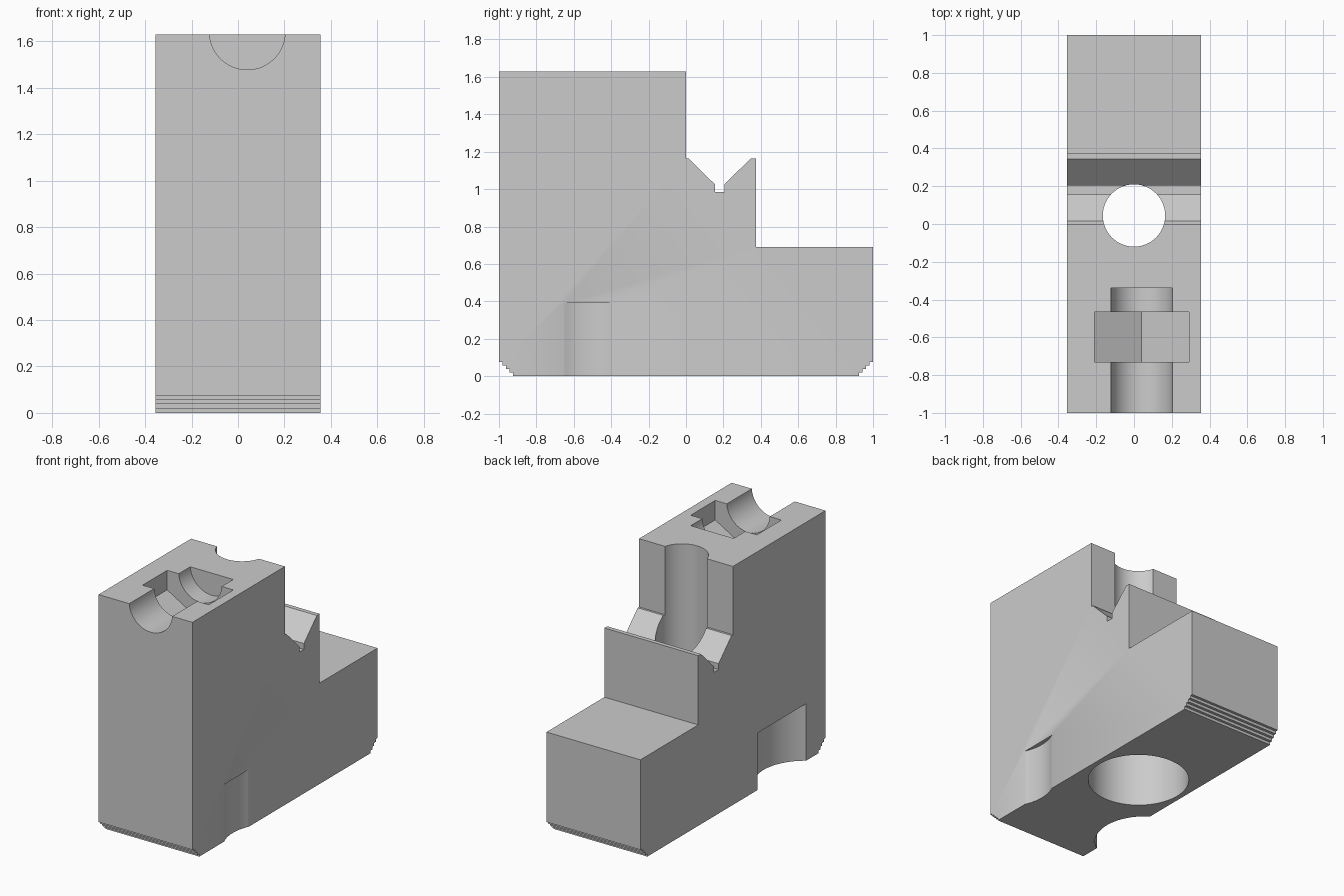
import bpy
import bmesh
from math import pi, radians
from mathutils import Matrix

cube = bpy.data.objects.get("Cube")
if cube:
    bpy.data.objects.remove(cube, do_unlink=True)

HALF_WIDTH = 0.355
TOP = 1.63

grey = bpy.data.materials.new("plain_grey")
grey.use_nodes = True
colour = (0.6, 0.6, 0.6, 1.0)
grey.diffuse_color = colour
grey.node_tree.nodes["Principled BSDF"].inputs["Base Color"].default_value = colour


def add_object(name, bm):
    bmesh.ops.recalc_face_normals(bm, faces=bm.faces)
    mesh = bpy.data.meshes.new(name)
    bm.to_mesh(mesh)
    bm.free()
    mesh.materials.append(grey)
    obj = bpy.data.objects.new(name, mesh)
    bpy.context.collection.objects.link(obj)
    return obj


def prism(name, radius, length, matrix, sides=96):
    bm = bmesh.new()
    bmesh.ops.create_cone(bm, cap_ends=True, segments=sides, radius1=radius,
                          radius2=radius, depth=length, matrix=matrix)
    return add_object(name, bm)


def upright(name, x, y, z0, z1, radius):
    return prism(name, radius, z1 - z0, Matrix.Translation((x, y, (z0 + z1) / 2)))


def along_y(name, x, z, y0, y1, radius, sides=96, spin=0.0):
    place = Matrix.Translation((x, (y0 + y1) / 2, z))
    turn = Matrix.Rotation(pi / 2, 4, 'X') @ Matrix.Rotation(spin, 4, 'Z')
    return prism(name, radius, y1 - y0, place @ turn, sides)


# Body: stepped side profile with a V groove and small stairs on the lower edges
STEPS, CHAMFER = 4, 0.075
stairs = []
for i in range(STEPS):
    low, high = i * CHAMFER / STEPS, (i + 1) * CHAMFER / STEPS
    stairs += [(1 - CHAMFER + low, low), (1 - CHAMFER + low, high)]
stairs.append((1, CHAMFER))
upper = [(1, 0.69), (0.375, 0.69), (0.375, 1.163), (0.345, 1.163),
         (0.205, 1.025), (0.205, 0.985), (0.155, 0.985), (0.155, 1.025),
         (0.015, 1.163), (0, 1.163), (0, TOP), (-1, TOP)]
profile = stairs + upper + [(-y, z) for y, z in reversed(stairs)]

bm = bmesh.new()
face = bm.faces.new([bm.verts.new((-HALF_WIDTH, y, z)) for y, z in profile])
side = bmesh.ops.extrude_face_region(bm, geom=[face])
bmesh.ops.translate(bm, vec=(2 * HALF_WIDTH, 0, 0),
                    verts=[v for v in side["geom"] if isinstance(v, bmesh.types.BMVert)])
body = add_object("clamp_block", bm)

# Holes: through bore, its wide foot, side recesses, bolt channel and nut pocket
RECESS = 0.39
cutters = [
    upright("through_bore", 0, 0.045, -0.1, 1.8, 0.165),
    upright("foot_bore", 0, 0.045, -0.1, RECESS, 0.32),
    upright("right_recess", -0.536, -0.527, -0.1, RECESS, 0.32),
    upright("left_recess", 0.646, -0.523, -0.1, RECESS, 0.32),
    along_y("bolt_channel", 0.04, 1.641, -1.1, -0.34, 0.163),
    along_y("nut_pocket", 0.04, 1.641, -0.73, -0.465, 0.289, 6),
]

# Keep one corner of the nut pocket pointing straight down
pocket = cutters[-1]
lowest = min(pocket.data.vertices, key=lambda v: v.co.z).co
if abs(lowest.x - 0.04) > 0.01:
    centre = Matrix.Translation((0.04, 0, 1.641))
    pocket.data.transform(centre @ Matrix.Rotation(radians(30), 4, 'Y') @ centre.inverted())

bpy.context.view_layer.objects.active = body
for cutter in cutters:
    cut = body.modifiers.new(cutter.name, 'BOOLEAN')
    cut.operation = 'DIFFERENCE'
    cut.solver = 'EXACT'
    cut.object = cutter
    bpy.ops.object.modifier_apply(modifier=cut.name)
    bpy.data.objects.remove(cutter, do_unlink=True)

# Round walls smooth, all other edges sharp
bpy.ops.object.select_all(action='DESELECT')
body.select_set(True)
bpy.ops.object.shade_smooth_by_angle(angle=radians(30))
